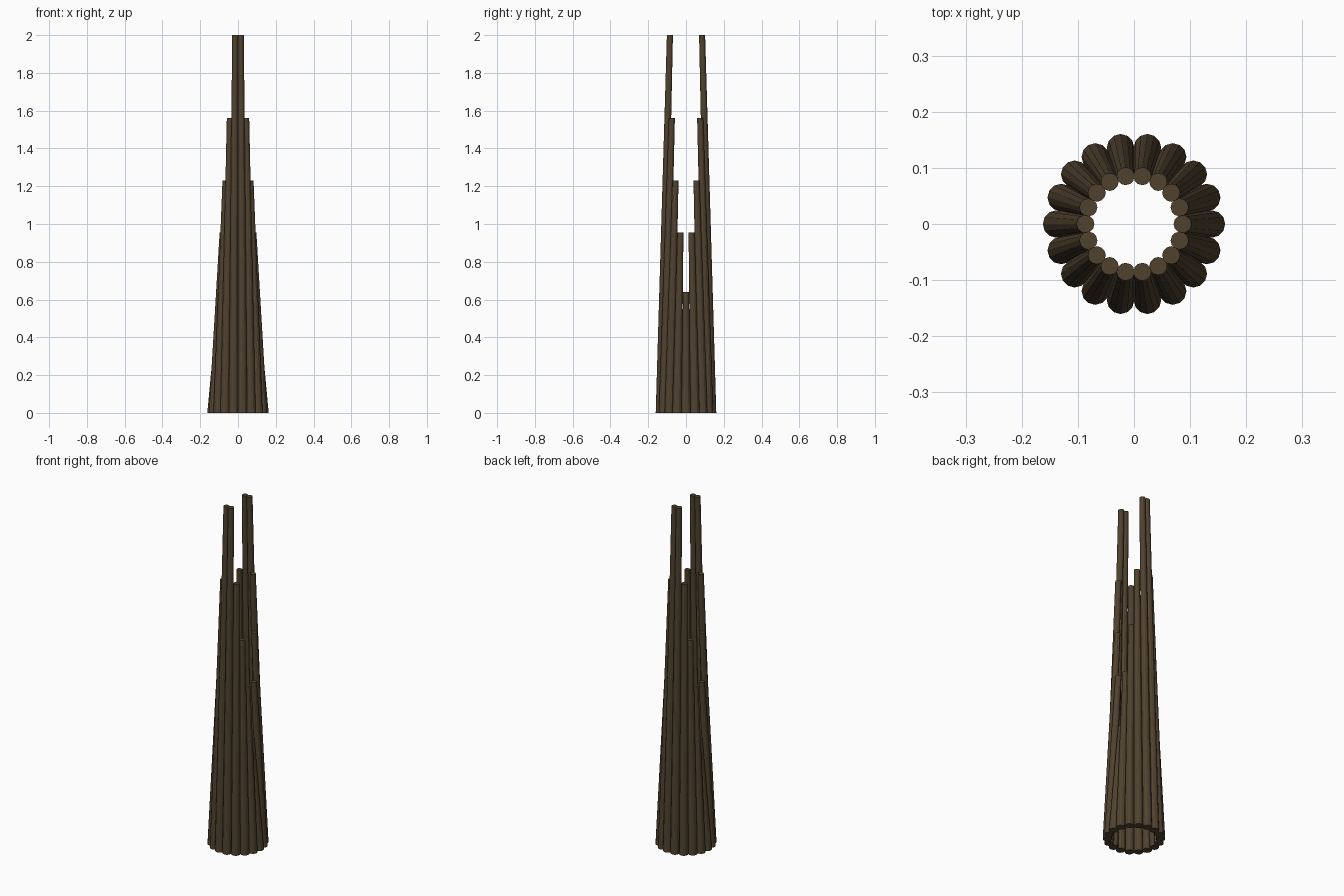
import bpy
import bmesh
from math import cos, sin, radians, tau

cube = bpy.data.objects.get("Cube")
if cube:
    bpy.data.objects.remove(cube, do_unlink=True)

bark = bpy.data.materials.new("dark brown")
bark.use_nodes = True
colour = (0.08, 0.054, 0.028, 1)
bark.diffuse_color = colour
bark.node_tree.nodes["Principled BSDF"].inputs["Base Color"].default_value = colour

SIDES = 12
BASE_RING, BASE_RADIUS = 0.138, 0.0245
TOP_RING, TOP_RADIUS = 0.0865, 0.016


def tapered_pipe(name, angle, height):
    """Closed tapering pipe leaning inwards, with level ends."""
    bm = bmesh.new()
    rings = []
    for ring, radius, z in ((BASE_RING, BASE_RADIUS, 0), (TOP_RING, TOP_RADIUS, height)):
        cx, cy = ring * cos(angle), ring * sin(angle)
        rings.append([bm.verts.new((cx + radius * cos(tau * i / SIDES),
                                    cy + radius * sin(tau * i / SIDES), z))
                      for i in range(SIDES)])
    low, high = rings
    bm.faces.new(low[::-1])
    bm.faces.new(high)
    for i in range(SIDES):
        j = (i + 1) % SIDES
        bm.faces.new((low[i], low[j], high[j], high[i]))
    mesh = bpy.data.meshes.new(name)
    bm.to_mesh(mesh)
    bm.free()
    mesh.materials.append(bark)
    obj = bpy.data.objects.new(name, mesh)
    bpy.context.collection.objects.link(obj)


# Ring of pipes, shortest at the sides and tallest at front and back
heights = {0: 0.64, 20: 0.955, 40: 1.23, 60: 1.56, 80: 2.0}
for step in range(18):
    degrees = step * 20
    from_side = min(degrees % 180, 180 - degrees % 180)
    tapered_pipe(f"pipe_{step + 1}", radians(degrees), heights[from_side])
